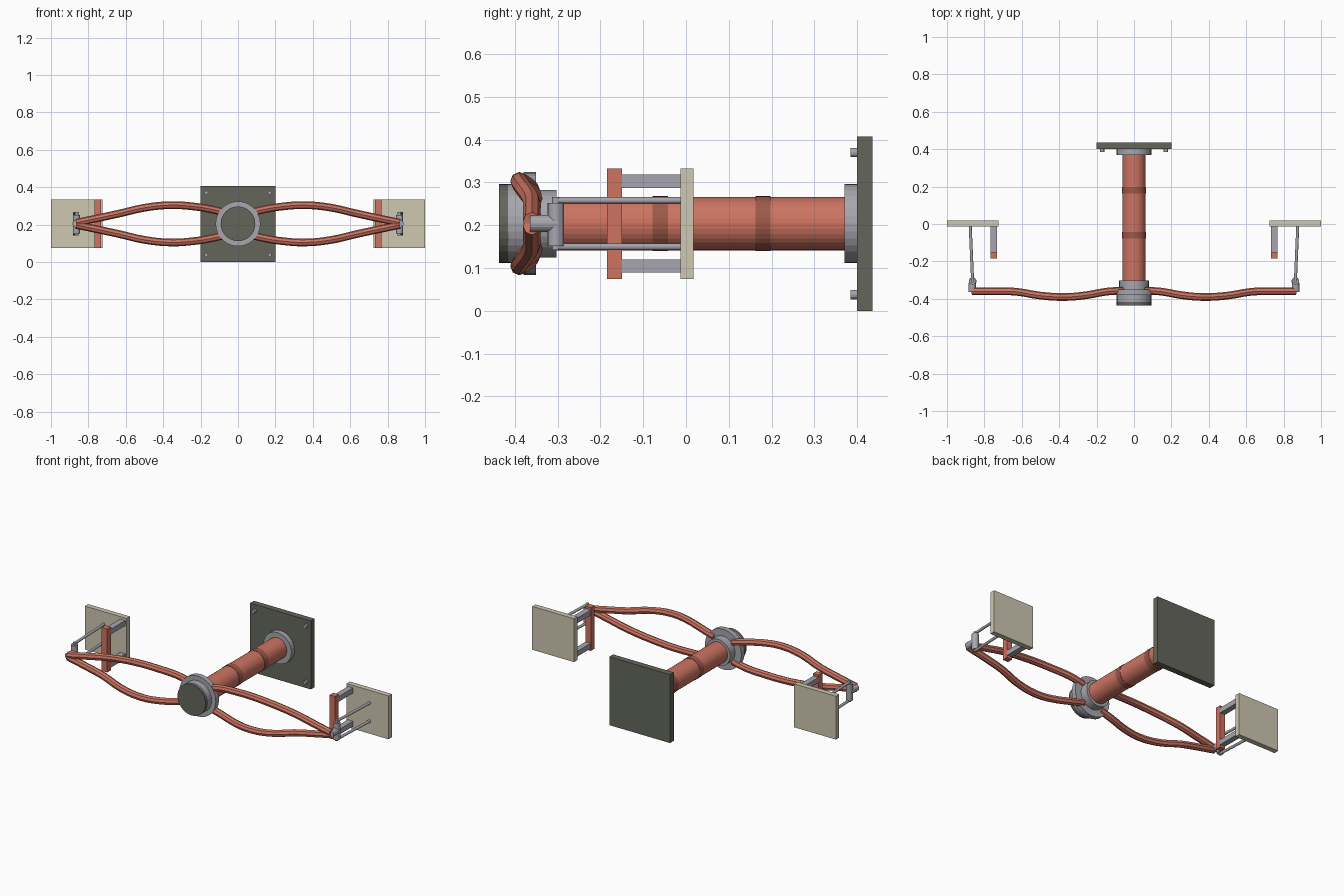
import bpy, bmesh, math
from mathutils import Vector

if "Cube" in bpy.data.objects:
    bpy.data.objects.remove(bpy.data.objects["Cube"])

ZC = 0.204  # height of the central axis


def material(name, rgb):
    m = bpy.data.materials.new(name)
    m.diffuse_color = (*rgb, 1)
    m.use_nodes = True
    m.node_tree.nodes["Principled BSDF"].inputs["Base Color"].default_value = m.diffuse_color
    return m


RED = material("coral red", (0.61, 0.175, 0.12))
DARK_RED = material("dark red", (0.34, 0.10, 0.068))
GREY = material("light grey", (0.38, 0.38, 0.42))
DARK = material("dark olive grey", (0.127, 0.133, 0.107))
BEIGE = material("beige", (0.62, 0.57, 0.44))


def add(name, mesh, mat):
    mesh.materials.clear()
    mesh.materials.append(mat)
    ob = bpy.data.objects.new(name, mesh)
    bpy.context.collection.objects.link(ob)
    return ob


def box(name, mat, lo, hi):
    bm = bmesh.new()
    bmesh.ops.create_cube(bm, size=1)
    for v in bm.verts:
        v.co = [(a + b) / 2 + c * abs(b - a) for a, b, c in zip(lo, hi, v.co)]
    me = bpy.data.meshes.new(name)
    bm.to_mesh(me)
    bm.free()
    return add(name, me, mat)


def rod(name, mat, a, b, r, sides=32):
    a, b = Vector(a), Vector(b)
    bm = bmesh.new()
    bmesh.ops.create_cone(bm, cap_ends=True, segments=sides, radius1=r, radius2=r,
                          depth=(b - a).length)
    me = bpy.data.meshes.new(name)
    bm.to_mesh(me)
    bm.free()
    ob = add(name, me, mat)
    ob.location = (a + b) / 2
    ob.rotation_euler = (b - a).to_track_quat('Z', 'Y').to_euler()
    return ob


def disc(name, mat, y0, y1, r):
    return rod(name, mat, (0, y0, ZC), (0, y1, ZC), r)


def tube(name, mat, points, r):
    # smooth path swept with an eight-sided section
    cu = bpy.data.curves.new(name + "_path", 'CURVE')
    cu.dimensions = '3D'
    cu.bevel_depth, cu.bevel_resolution = r, 2
    cu.resolution_u, cu.use_fill_caps = 3, True
    sp = cu.splines.new('BEZIER')
    sp.bezier_points.add(len(points) - 1)
    for bp, p in zip(sp.bezier_points, points):
        bp.co = p
        bp.handle_left_type = bp.handle_right_type = 'AUTO'
    tmp = bpy.data.objects.new(name + "_path", cu)
    bpy.context.collection.objects.link(tmp)
    dg = bpy.context.evaluated_depsgraph_get()
    me = bpy.data.meshes.new_from_object(tmp.evaluated_get(dg))
    bpy.data.objects.remove(tmp)
    for p in me.polygons:
        p.use_smooth = False
    return add(name, me, mat)


# wall plate, flange and bolts
box("wall_plate", DARK, (-0.2, 0.4, 0), (0.2, 0.436, 0.407))
disc("wall_flange", GREY, 0.37, 0.402, 0.0925)
for x in (-0.17, 0.17):
    for dz in (-0.166, 0.166):
        rod("plate_bolt", GREY, (x, 0.384, ZC + dz), (x, 0.405, ZC + dz), 0.011, 12)

# central post with two bands
disc("post", RED, -0.32, 0.38, 0.0625)
for y in (-0.06, 0.18):
    disc("post_band", DARK_RED, y - 0.018, y + 0.018, 0.0645)

# hub at the front of the post
disc("hub_collar", GREY, -0.36, -0.302, 0.079)
disc("hub_ring", GREY, -0.38, -0.35, 0.12)
disc("hub_drum", GREY, -0.416, -0.37, 0.0925)
disc("hub_cap", DARK, -0.437, -0.415, 0.0925)

# arm path: x, y and distance above or below the axis
ARM = [(0.06, -0.356, 0.058), (0.15, -0.362, 0.079), (0.25, -0.38, 0.094),
       (0.36, -0.39, 0.1), (0.5, -0.383, 0.086), (0.63, -0.362, 0.056),
       (0.75, -0.36, 0.03), (0.865, -0.36, 0.006)]

for s, side in ((1, "right"), (-1, "left")):
    # paired curved arms meeting at the tip
    for k, level in ((1, "upper"), (-1, "lower")):
        tube(f"{side}_{level}_arm", RED, [(s * x, y, ZC + k * d) for x, y, d in ARM], 0.0205)
        # thin rod from the hinge to the pedal plate
        tip = (s * 0.863, -0.304, ZC + k * 0.054)
        rod(f"{side}_{level}_rod", GREY, tip, (s * 0.876, 0, ZC + k * 0.054), 0.008, 12)
        rod(f"{side}_{level}_rod_bend", GREY, (tip[0], tip[1], ZC + k * 0.03),
            (tip[0], tip[1], ZC + k * 0.062), 0.009, 12)
        # square spacer between plate and handle bar
        z = ZC + k * 0.099
        box(f"{side}_{level}_spacer", GREY, (s * 0.75 - 0.017, -0.155, z - 0.0155),
            (s * 0.75 + 0.017, -0.005, z + 0.0155))
    # hinge at the arm tip
    rod(f"{side}_hinge_stub", GREY, (s * 0.865, -0.365, ZC), (s * 0.863, -0.3, ZC), 0.02, 16)
    rod(f"{side}_hinge_barrel", GREY, (s * 0.863, -0.304, ZC - 0.052),
        (s * 0.863, -0.304, ZC + 0.048), 0.0195, 16)
    # end plate and upright bar
    box(f"{side}_end_plate", BEIGE, (s * 0.8625 - 0.1375, -0.013, 0.075),
        (s * 0.8625 + 0.1375, 0.018, 0.333))
    box(f"{side}_handle_bar", RED, (s * 0.75 - 0.018, -0.185, 0.075),
        (s * 0.75 + 0.018, -0.15, 0.333))
